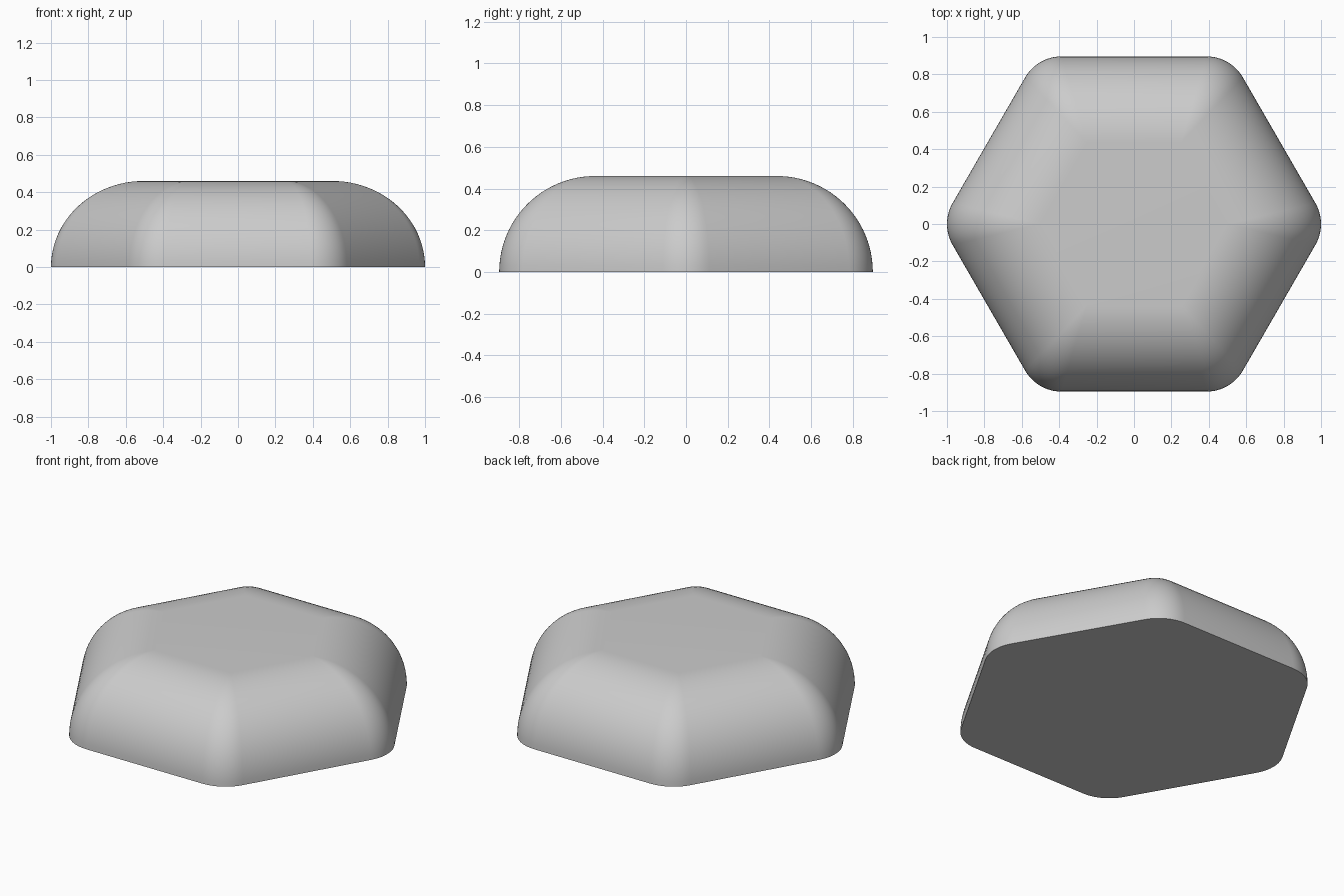
import bpy
import bmesh
from math import sin, cos, tan, pi, radians

cube = bpy.data.objects.get("Cube")
if cube:
    bpy.data.objects.remove(cube, do_unlink=True)

APOTHEM = 0.896      # centre to flat side
HEIGHT = 0.46        # also the radius of the rounded shoulder
CORNER = 0.224       # plan corner radius at the base
RINGS = 24
ARC_STEPS = 10

# Single plain material
grey = bpy.data.materials.new("plain grey")
grey.use_nodes = True
colour = (0.6, 0.6, 0.6, 1)
grey.diffuse_color = colour
grey.node_tree.nodes["Principled BSDF"].inputs["Base Color"].default_value = colour


def hexagon_ring(bm, apothem, radius, z):
    """Ring of vertices round a hexagon with filleted corners."""
    ring = []
    reach = (apothem - radius) / cos(pi / 6)
    for side in range(6):
        mid = side * pi / 3
        cx, cy = reach * cos(mid), reach * sin(mid)
        for i in range(ARC_STEPS + 1):
            a = mid - pi / 6 + (pi / 3) * i / ARC_STEPS
            ring.append(bm.verts.new((cx + radius * cos(a), cy + radius * sin(a), z)))
    return ring


# Dome: rings follow a quarter circle, corners sharpen toward the top
bm = bmesh.new()
rings = []
for k in range(RINGS + 1):
    a = (pi / 2) * k / RINGS
    inset = HEIGHT * (1 - cos(a))
    radius = max(CORNER * cos(a), 0.004)
    rings.append(hexagon_ring(bm, APOTHEM - inset, radius, HEIGHT * sin(a)))

for low, high in zip(rings, rings[1:]):
    n = len(low)
    for i in range(n):
        j = (i + 1) % n
        bm.faces.new((low[i], low[j], high[j], high[i]))

# Flat top and flat underside
bm.faces.new(rings[-1])
bm.faces.new(list(reversed(rings[0])))
bmesh.ops.recalc_face_normals(bm, faces=bm.faces)

mesh = bpy.data.meshes.new("rounded_hexagon_body")
bm.to_mesh(mesh)
bm.free()
mesh.materials.append(grey)
body = bpy.data.objects.new("rounded_hexagon_body", mesh)
bpy.context.collection.objects.link(body)

# Smooth shading, keeping the bottom rim sharp
bpy.ops.object.select_all(action="DESELECT")
body.select_set(True)
bpy.context.view_layer.objects.active = body
bpy.ops.object.shade_smooth_by_angle(angle=radians(40))
